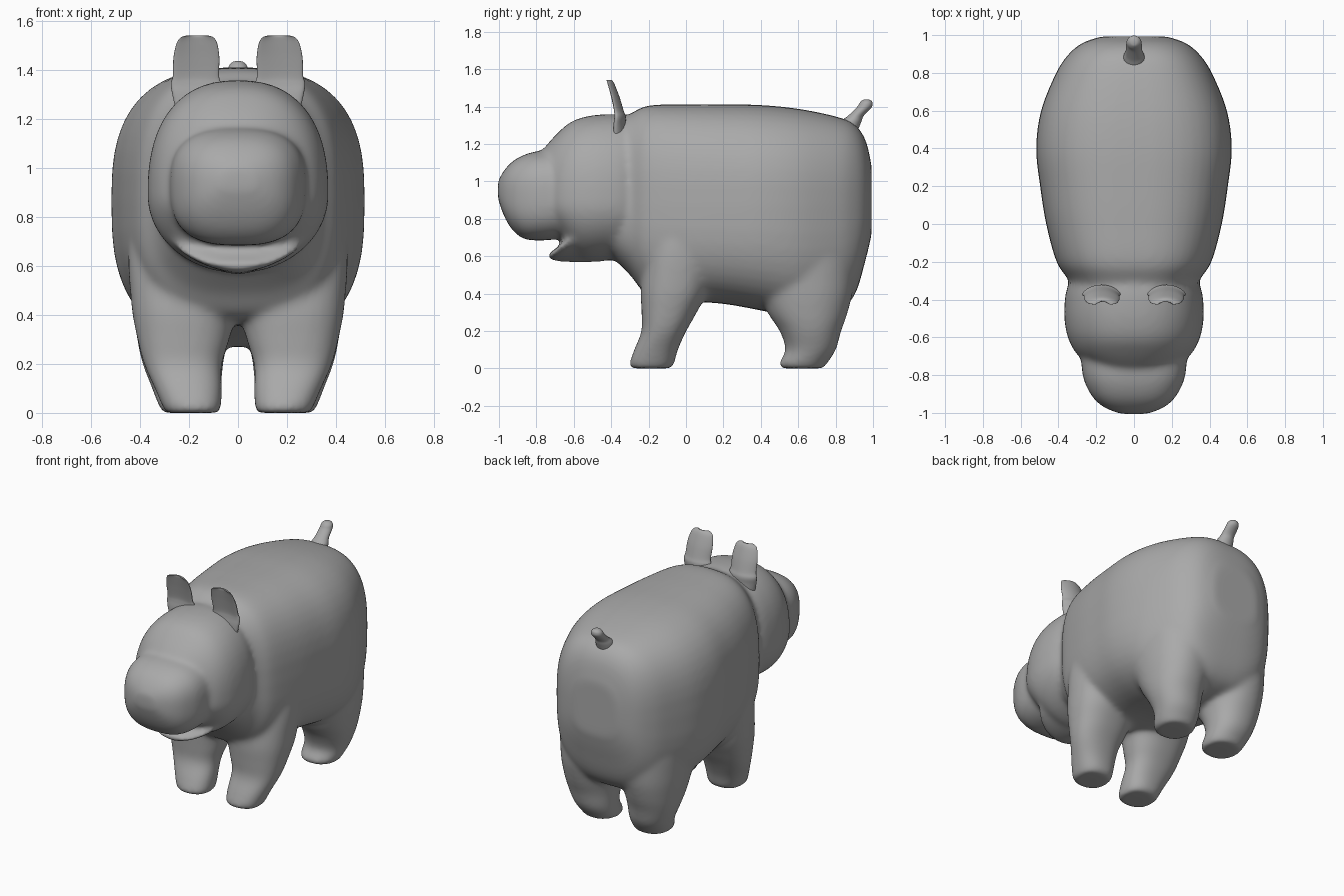
import bpy, bmesh, math

grey = bpy.data.materials.new("plain grey")
grey.diffuse_color = (0.4, 0.4, 0.4, 1)


def spline(rows, steps=6):
    """Catmull-Rom resampling of section rows."""
    out = []
    for i in range(len(rows) - 1):
        a, b, c, d = (rows[max(i - 1, 0)], rows[i], rows[i + 1],
                      rows[min(i + 2, len(rows) - 1)])
        for s in range(steps):
            t = s / steps
            out.append([q + .5 * t * (r - p + t * (2*p - 5*q + 4*r - e + t * (3*(q - r) + e - p)))
                        for p, q, r, e in zip(a, b, c, d)])
    return out + [list(rows[-1])]


def sgn_pow(v, n):
    return math.copysign(abs(v) ** (2 / n), v)


def skin(bm, rings):
    rings = [[bm.verts.new(p) for p in r] for r in rings]
    for a, b in zip(rings, rings[1:]):
        for i in range(len(a)):
            j = (i + 1) % len(a)
            bm.faces.new((a[i], a[j], b[j], b[i]))
    bm.faces.new(rings[0])
    bm.faces.new(rings[-1])


def loft_y(bm, rows, zc, n_top, n_low, count=48):
    """Rows: y, half width, bottom z, top z."""
    rings = []
    for y, w, lo, hi in spline(rows):
        ring = []
        mid = min(max(zc, lo + .01), hi - .01)
        for k in range(count):
            a = 2 * math.pi * k / count
            n, h = (n_top, hi - mid) if math.sin(a) >= 0 else (n_low, mid - lo)
            ring.append((w * sgn_pow(math.cos(a), n), y, mid + h * sgn_pow(math.sin(a), n)))
        rings.append(ring)
    skin(bm, rings)


def loft_z(bm, rows, n=2.5, side=1, cup=0, count=36):
    """Rows: z, centre x, centre y, x radius, y radius."""
    rings = []
    for z, cx, cy, rx, ry in spline(rows):
        ring = []
        for k in range(count):
            a = 2 * math.pi * k / count
            c = sgn_pow(math.cos(a), n)
            ring.append((side * (cx + rx * c), cy + ry * sgn_pow(math.sin(a), n) - cup * c * c, z))
        rings.append(ring)
    skin(bm, rings)


def finish(bm, name):
    bmesh.ops.recalc_face_normals(bm, faces=bm.faces)
    me = bpy.data.meshes.new(name)
    bm.to_mesh(me)
    bm.free()
    me.materials.append(grey)
    me.polygons.foreach_set("use_smooth", [True] * len(me.polygons))
    ob = bpy.data.objects.new(name, me)
    bpy.context.collection.objects.link(ob)
    return ob


bm = bmesh.new()
# barrel trunk
loft_y(bm, [(-.44, .28, .64, 1.28), (-.3, .345, .50, 1.36), (-.2, .41, .39, 1.405),
            (0, .465, .36, 1.412), (.2, .497, .345, 1.412), (.4, .518, .31, 1.408),
            (.6, .492, .27, 1.388), (.8, .412, .30, 1.347), (.9, .345, .39, 1.305),
            (.96, .27, .58, 1.22), (.993, .17, .72, 1.08)], .87, 2.7, 2.9)
# head with a pointed underside
loft_y(bm, [(-.26, .29, .62, 1.31), (-.33, .352, .59, 1.355), (-.45, .37, .575, 1.358),
            (-.55, .363, .575, 1.343), (-.62, .343, .62, 1.315), (-.68, .31, .69, 1.265),
            (-.74, .25, .73, 1.20), (-.81, .17, .77, 1.11)], .89, 2.4, 2)
# snout
loft_y(bm, [(-.6, .25, .72, 1.15), (-.7, .277, .69, 1.165), (-.8, .272, .684, 1.16),
            (-.87, .247, .694, 1.14), (-.93, .208, .742, 1.105), (-.975, .15, .82, 1.055),
            (-1.006, .07, .91, 1.0)], .93, 2.7, 2.8)
# lower jaw
loft_y(bm, [(-.45, .27, .57, .74), (-.57, .28, .565, .73), (-.65, .24, .57, .68),
            (-.71, .15, .575, .63), (-.74, .06, .59, .615)], .71, 2.2, 1.4)
# legs
front_leg = [(0, .187, -.187, .11, .105), (.025, .188, -.183, .12, .12),
             (.1, .203, -.16, .138, .117), (.2, .225, -.118, .16, .12),
             (.3, .223, -.09, .188, .148), (.45, .22, -.055, .217, .185),
             (.7, .235, -.02, .21, .18), (.9, .2, 0, .17, .14)]
back_leg = [(0, .192, .622, .115, .115), (.03, .195, .627, .13, .13),
            (.1, .21, .667, .142, .135), (.2, .225, .665, .165, .165),
            (.3, .227, .65, .185, .215), (.45, .22, .635, .21, .262),
            (.7, .2, .61, .235, .29), (.95, .17, .58, .2, .25)]
for side in (-1, 1):
    loft_z(bm, front_leg, 2.35, side)
    loft_z(bm, back_leg, 2.15, side)
# merge the large parts into one soft skin
body = finish(bm, "body")
rm = body.modifiers.new("merge", 'REMESH')
rm.mode = 'VOXEL'
rm.voxel_size = .013
rm.use_smooth_shade = True
sm = body.modifiers.new("soften", 'SMOOTH')
sm.factor = .5
sm.iterations = 24

# ears, cupped to the front
ear = [(1.22, .17, -.355, .08, .035), (1.30, .17, -.355, .098, .032),
       (1.345, .172, -.352, .102, .03), (1.38, .172, -.358, .094, .024),
       (1.45, .17, -.375, .094, .02), (1.51, .168, -.393, .083, .015),
       (1.535, .167, -.402, .066, .011), (1.543, .166, -.406, .04, .006)]
for side, name in ((-1, "left_ear"), (1, "right_ear")):
    bm = bmesh.new()
    loft_z(bm, ear, 2, side, .02)
    finish(bm, name)

# stubby tail
bm = bmesh.new()
loft_z(bm, [(1.25, 0, .86, .06, .05), (1.315, 0, .88, .056, .056), (1.35, 0, .908, .045, .042),
            (1.395, 0, .952, .041, .04), (1.42, 0, .963, .036, .034),
            (1.434, 0, .965, .022, .022), (1.438, 0, .965, .008, .008)], 2)
finish(bm, "tail")
